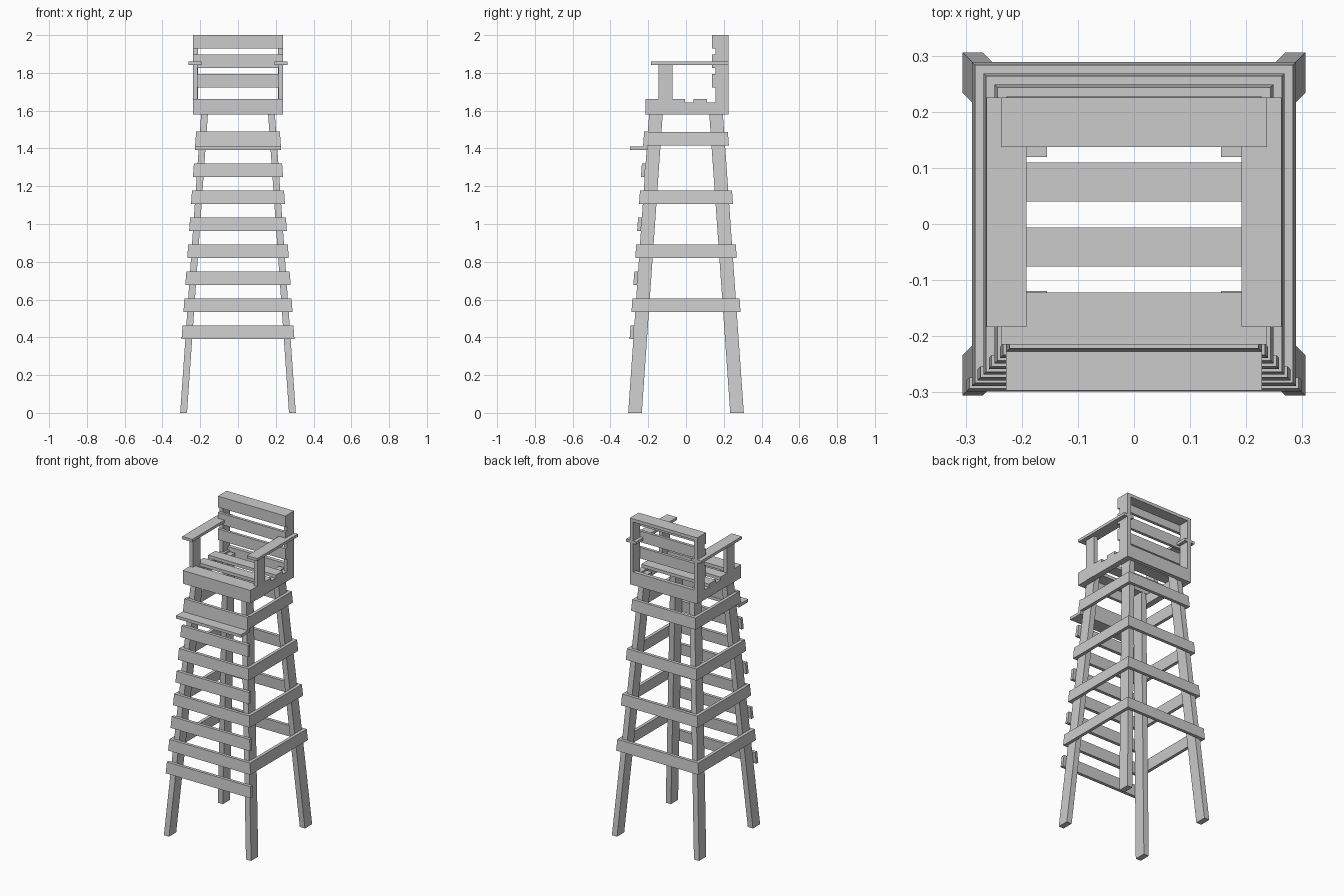
import bpy, bmesh

if "Cube" in bpy.data.objects:
    bpy.data.objects.remove(bpy.data.objects["Cube"])


def frustum(name, lo, hi):
    """Six-sided board; lo and hi are (x0, x1, y0, y1, z) end rectangles."""
    bm = bmesh.new()
    rings = []
    for x0, x1, y0, y1, z in (lo, hi):
        rings.append([bm.verts.new(p) for p in
                      ((x0, y0, z), (x1, y0, z), (x1, y1, z), (x0, y1, z))])
    a, b = rings
    bm.faces.new(a[::-1])
    bm.faces.new(b)
    for i in range(4):
        j = (i + 1) % 4
        bm.faces.new((a[i], a[j], b[j], b[i]))
    bmesh.ops.recalc_face_normals(bm, faces=bm.faces)
    me = bpy.data.meshes.new(name)
    bm.to_mesh(me)
    bm.free()
    ob = bpy.data.objects.new(name, me)
    bpy.context.collection.objects.link(ob)
    return ob


def box(name, x0, x1, y0, y1, z0, z1):
    return frustum(name, (x0, x1, y0, y1, z0), (x0, x1, y0, y1, z1))


def mirror(ob, x=True, y=False):
    m = ob.modifiers.new("mirror", 'MIRROR')
    m.use_axis = (x, y, False)
    return ob


def outer(z):
    """Half width of the tapering tower, outside of the legs."""
    return 0.306 - 0.07 * z


T = 0.02  # board thickness

# Four splayed legs
def leg_section(z):
    o = outer(z)
    return (o - 0.036, o, o - 0.072, o, z)

mirror(frustum("legs", leg_section(0), leg_section(1.64)), True, True)

# Front ladder rungs
def front_section(z):
    o = outer(z)
    return (-o - T, o + T, -o - T, -o, z)

for i in range(8):
    z0, z1 = 0.392 + 0.143 * i, 0.463 + 0.143 * i
    if i == 7:
        z0, z1 = 1.41, 1.49
    frustum(f"ladder_rung_{i + 1}", front_section(z0), front_section(z1))

# Side and back braces at four levels
def back_section(z):
    o = outer(z)
    return (-o - T, o + T, o, o + T, z)

def side_section(z):
    o = outer(z)
    return (o, o + T, -o, o, z)

for i, z0 in enumerate((0.535, 0.82, 1.106, 1.415)):
    z1 = z0 + 0.071
    frustum(f"back_brace_{i + 1}", back_section(z0), back_section(z1))
    mirror(frustum(f"side_braces_{i + 1}", side_section(z0), side_section(z1)))

# Footrest
box("footrest", -0.228, 0.228, -0.297, -0.205, 1.392, 1.41)

# Seat frame and slats
W = 0.237
mirror(box("seat_side_rails", 0.2, W, -0.197, 0.2, 1.58, 1.643))
box("seat_front_apron", -W, W, -0.215, -0.197, 1.58, 1.643)
box("seat_back_apron", -W, W, 0.2, 0.225, 1.58, 1.663)
for i, (y0, y1) in enumerate(((-0.215, -0.122), (-0.076, -0.006), (0.04, 0.11))):
    box(f"seat_slat_{i + 1}", -W, W, y0, y1, 1.643, 1.663)

# Backrest frame and slats
mirror(box("backrest_posts", W - 0.024, W, 0.155, 0.225, 1.58, 1.98))
box("backrest_cap", -W, W, 0.155, 0.225, 1.98, 2.0)
for i, z0 in enumerate((1.723, 1.827, 1.93)):
    box(f"backrest_slat_{i + 1}", -W, W, 0.137, 0.155, z0, z0 + 0.07)

# Armrests and their posts
mirror(box("armrests", 0.192, 0.263, -0.184, 0.225, 1.843, 1.86))
mirror(box("armrest_posts", 0.214, 0.239, -0.145, -0.072, 1.58, 1.843))
